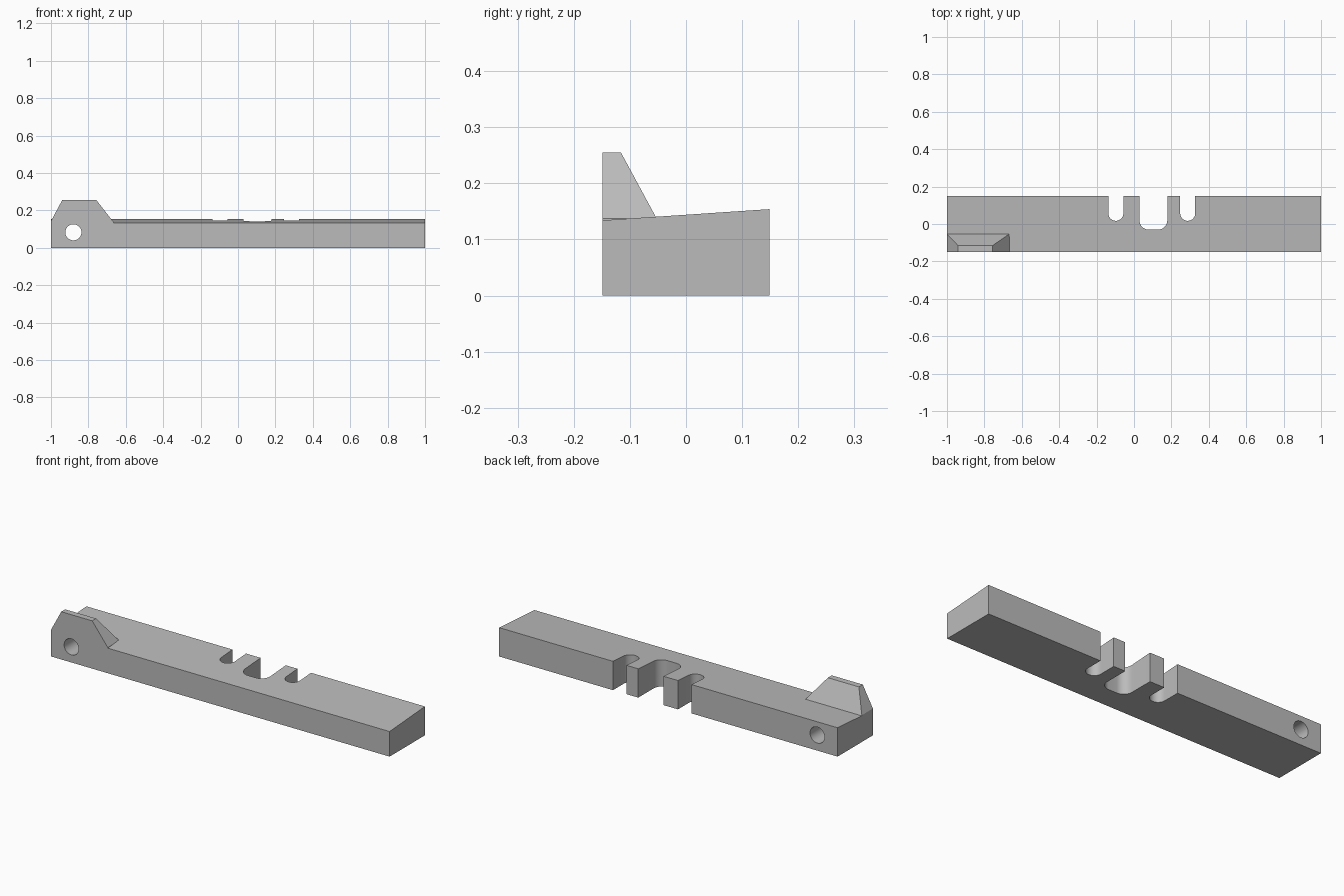
import bpy
import bmesh
from math import cos, sin, pi, radians
from mathutils import Vector

cube = bpy.data.objects.get("Cube")
if cube:
    bpy.data.objects.remove(cube, do_unlink=True)

grey = bpy.data.materials.new("plain grey")
grey.use_nodes = True
grey.diffuse_color = (0.5, 0.5, 0.5, 1)
grey.node_tree.nodes["Principled BSDF"].inputs["Base Color"].default_value = grey.diffuse_color

# How an outline point (a, b) at depth d maps to space for each extrusion axis
PLACE = {
    "x": lambda a, b, d: (d, a, b),
    "y": lambda a, b, d: (a, d, b),
    "z": lambda a, b, d: (a, b, d),
}


def prism(name, outline, axis, low, high):
    """Extrude a flat outline along an axis."""
    bm = bmesh.new()
    face = bm.faces.new([bm.verts.new(PLACE[axis](a, b, low)) for a, b in outline])
    extruded = bmesh.ops.extrude_face_region(bm, geom=[face])
    shift = Vector(PLACE[axis](0, 0, high - low))
    verts = [v for v in extruded["geom"] if isinstance(v, bmesh.types.BMVert)]
    bmesh.ops.translate(bm, verts=verts, vec=shift)
    bmesh.ops.recalc_face_normals(bm, faces=bm.faces)
    mesh = bpy.data.meshes.new(name)
    bm.to_mesh(mesh)
    bm.free()
    mesh.materials.append(grey)
    obj = bpy.data.objects.new(name, mesh)
    bpy.context.collection.objects.link(obj)
    return obj


def combine(target, tool, operation):
    """Apply a boolean and discard the tool."""
    mod = target.modifiers.new(operation.lower(), "BOOLEAN")
    mod.operation, mod.solver, mod.object = operation, "EXACT", tool
    bpy.context.view_layer.objects.active = target
    bpy.ops.object.modifier_apply(modifier=mod.name)
    bpy.data.objects.remove(tool, do_unlink=True)


def arc(x, y, radius, start, end, steps):
    return [(x + radius * cos(start + (end - start) * i / steps),
             y + radius * sin(start + (end - start) * i / steps)) for i in range(steps + 1)]


def slot_outline(left, right, bottom, radius):
    """Open-backed slot with rounded inner corners."""
    y = bottom + radius
    points = [(right, 0.3), (left, 0.3)]
    points += arc(left + radius, y, radius, pi, 1.5 * pi, 12)
    points += arc(right - radius, y, radius, 1.5 * pi, 2 * pi, 12)
    return points


# Long bar with a gently sloping top
bar = prism("bar", [(-0.149, 0), (0.149, 0), (0.149, 0.154), (-0.149, 0.134)], "x", -1, 1)

# Raised lug, sloped on both ends and at the back
lug = prism("lug", [(-1, 0.1), (-1, 0.143), (-0.94, 0.255), (-0.757, 0.255),
                    (-0.665, 0.137), (-0.665, 0.1)], "y", -0.149, 0)
wedge = prism("lug_wedge", [(-0.149, 0.05), (-0.005, 0.05), (-0.116, 0.255), (-0.116, 0.3),
                            (-0.149, 0.3)], "x", -1.1, -0.5)
combine(lug, wedge, "INTERSECT")
combine(bar, lug, "UNION")

# Two narrow slots beside a wide one, all open at the back
for left, right, bottom, radius in [(-0.137, -0.057, 0.017, 0.0399),
                                    (0.029, 0.178, -0.03, 0.05),
                                    (0.247, 0.327, 0.017, 0.0399)]:
    slot = prism("slot_cutter", slot_outline(left, right, bottom, radius), "z", -0.1, 0.4)
    combine(bar, slot, "DIFFERENCE")

# Round hole through the lug end
hole = prism("hole_cutter", arc(-0.88, 0.083, 0.043, 0, 2 * pi, 40)[:-1], "y", -0.3, 0.3)
combine(bar, hole, "DIFFERENCE")

bpy.ops.object.select_all(action="DESELECT")
bar.select_set(True)
bpy.context.view_layer.objects.active = bar
bpy.ops.object.shade_smooth_by_angle(angle=radians(25))
